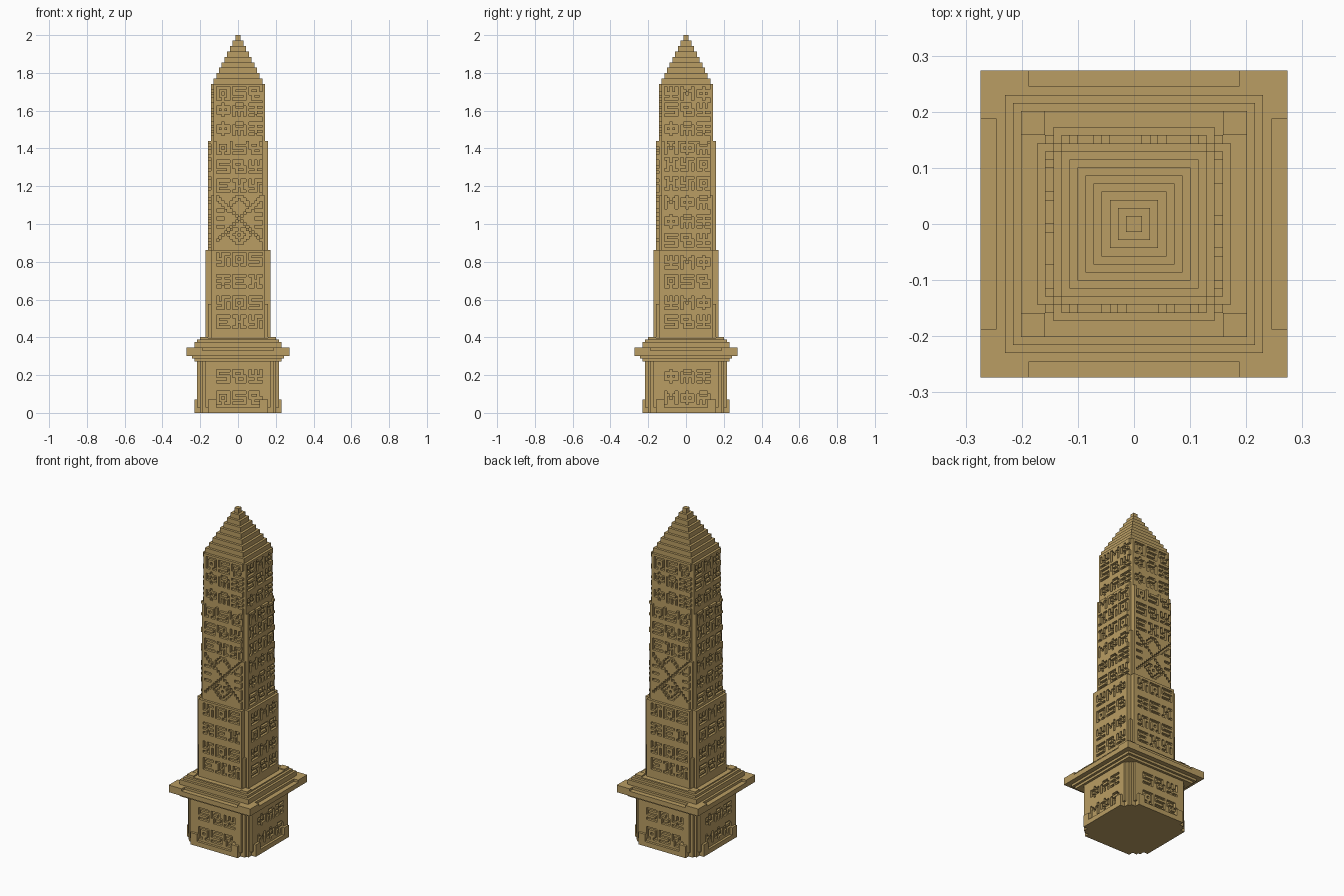
import bpy, bmesh, math
from mathutils import Matrix, Vector

if "Cube" in bpy.data.objects:
    bpy.data.objects.remove(bpy.data.objects["Cube"])

V = 2 / 139  # size of one block; all sizes below are in blocks

stone = bpy.data.materials.new("sandstone")
COL = (0.49, 0.34, 0.125, 1)
stone.diffuse_color = COL
stone.use_nodes = True
bsdf = stone.node_tree.nodes["Principled BSDF"]
bsdf.inputs["Base Color"].default_value = COL
bsdf.inputs["Roughness"].default_value = 0.9


def finish(name, bm):
    bmesh.ops.scale(bm, vec=(V, V, V), verts=bm.verts)
    me = bpy.data.meshes.new(name)
    bm.to_mesh(me)
    bm.free()
    me.materials.append(stone)
    ob = bpy.data.objects.new(name, me)
    bpy.context.collection.objects.link(ob)
    return ob


def box(bm, x0, x1, y0, y1, z0, z1):
    m = Matrix.Translation(((x0 + x1) / 2, (y0 + y1) / 2, (z0 + z1) / 2))
    m = m @ Matrix.Diagonal((x1 - x0, y1 - y0, z1 - z0, 1))
    bmesh.ops.create_cube(bm, size=1, matrix=m)


def slab(bm, hx, hy, z0, z1):
    box(bm, -hx, hx, -hy, hy, z0, z1)


def cross(bm, a, b, z0, z1):
    """Square with stepped corners: two crossing slabs."""
    slab(bm, a, b, z0, z1)
    if a != b:
        slab(bm, b, a, z0, z1)


def corners(bm, a, b, c, z0, z1):
    """L-shaped corner pieces: strips from b to a, starting c off centre."""
    for sx in (-1, 1):
        for sy in (-1, 1):
            xs, ys = sorted((sx * c, sx * a)), sorted((sy * b, sy * a))
            box(bm, *xs, *ys, z0, z1)
            xs, ys = sorted((sx * b, sx * a)), sorted((sy * c, sy * b))
            box(bm, *xs, *ys, z0, z1)


# Carved signs, five by five, '#' is cut away
SIGNS = [s.split() for s in (
    "##### #...# #.#.# #...# ##.##",
    "#.#.# #.#.# ##### ..#.. #####",
    ".###. #...# ##### #.#.# #.#.#",
    "##.## .#.#. .###. .#.#. ##.##",
    "##### #.... ##### ....# #####",
    "#...# ##.## #.#.# #...# #...#",
    "##### ..#.. ##### ..#.. ##.##",
    "#.### #.#.. ###.# ..#.# ###.#",
    "####. #..#. ##### .#..# .####",
    "..#.. ##### #.#.# ##### ..#..",
    "##### #.... ####. #.... #####",
)]


def carved_cells(rows, start):
    """Three signs side by side for every row base height."""
    cells = set()
    for r, z in enumerate(rows):
        for c in range(3):
            sign = SIGNS[(start + 3 * r + 4 * c + r * r) % len(SIGNS)]
            for j, line in enumerate(sign):
                for i, ch in enumerate(line):
                    if ch == "#":
                        cells.add((c * 6 + i - 8, z + 4 - j))
    return cells


def emblem():
    """Crossed staffs with an eye underneath, on the middle of the shaft."""
    cells = set()
    for x in range(-8, 9):
        a = abs(x)
        for z in range(62, 80):
            k = z - 71
            staff = abs(a - abs(k)) == 0 or (k > 2 and a - abs(k) == 1)
            fork = k > 3 and (a + k == 8 or a + k == 9) and a < 4
            eye = k < -3 and (a + abs(k + 6) in (3, 4) or (a == 0 and k == -6))
            side = abs(k) in (0, 3) and a > 5
            if staff or fork or eye or side:
                cells.add((x, z))
    return cells


def panel(name, depth, half, z0, z1, cells, turn):
    """One-block-thick plate with the carved cells left open."""
    bm = bmesh.new()
    grid = {}

    def vert(x, z):
        if (x, z) not in grid:
            grid[x, z] = bm.verts.new((x, -depth, z))
        return grid[x, z]

    for x in range(-half, half):
        for z in range(z0, z1):
            if (x, z) not in cells:
                bm.faces.new((vert(x, z), vert(x + 1, z),
                              vert(x + 1, z + 1), vert(x, z + 1)))
    out = bmesh.ops.extrude_face_region(bm, geom=bm.faces[:])["geom"]
    bmesh.ops.translate(bm, vec=Vector((0, -1, 0)),
                        verts=[g for g in out if isinstance(g, bmesh.types.BMVert)])
    bmesh.ops.dissolve_limit(bm, angle_limit=0.01, verts=bm.verts, edges=bm.edges)
    bmesh.ops.triangulate(bm, faces=[f for f in bm.faces if len(f.verts) > 4])
    bmesh.ops.rotate(bm, verts=bm.verts, matrix=Matrix.Rotation(turn * math.pi / 2, 3, "Z"))
    finish(name, bm)


# Foot: low kerb with taller ends beside the stepped corners
bm = bmesh.new()
cross(bm, 16, 11, 0, 2)
for sx in (-1, 1):
    for sy in (-1, 1):
        for a, b, c, d in ((8, 11, 13, 16), (13, 16, 8, 11)):
            box(bm, *sorted((sx * a, sx * b)), *sorted((sy * c, sy * d)), 2, 5)
finish("foot", bm)

# Pedestal core
bm = bmesh.new()
cross(bm, 14, 13, 0, 19)
finish("pedestal", bm)

# Cornice: steps out underneath, steps in above, raised corners
bm = bmesh.new()
for h, z0, z1 in ((16, 19, 20), (17, 20, 21), (19, 21, 23), (17, 23, 24),
                  (16, 24, 26), (15, 26, 27), (14, 27, 27.5)):
    slab(bm, h, h, z0, z1)
corners(bm, 19, 17, 13, 23, 24)
corners(bm, 14, 11, 11, 27.5, 28)
finish("cornice", bm)

# Shaft cores: outer half-width, base, corner change, top
STAGES = (("lower", 12, 10, 27, 40, 60),
          ("middle", 11, 9, 60, 80, 100),
          ("upper", 10, 9, 100, 121, 121))
for name, n, half, z0, zc, z1 in STAGES:
    bm = bmesh.new()
    slab(bm, n - 1, n - 1, z0, zc)
    if zc < z1:
        cross(bm, n - 1, n - 2, zc, z1)
    finish("shaft_" + name, bm)

# Stepped capstone
bm = bmesh.new()
for i in range(9):
    slab(bm, 9 - i, 9 - i, 121 + 2 * i, 123 + 2 * i)
finish("capstone", bm)

# Carved panels, opposite sides alike
FACE_CELLS = (
    carved_cells((3, 11, 31, 38, 46, 54, 81, 88, 95, 102, 109, 115), 0) | emblem(),
    carved_cells((3, 11, 31, 38, 46, 53, 61, 68, 75, 82, 89, 95, 102, 109, 115), 5),
)
for turn, side in enumerate(("front", "left", "back", "right")):
    cells = FACE_CELLS[turn % 2]
    panel("pedestal_panel_" + side, 14, 12, 2, 19, cells, turn)
    for name, n, half, z0, zc, z1 in STAGES:
        panel(f"shaft_{name}_panel_{side}", n - 1, half, z0, z1, cells, turn)
